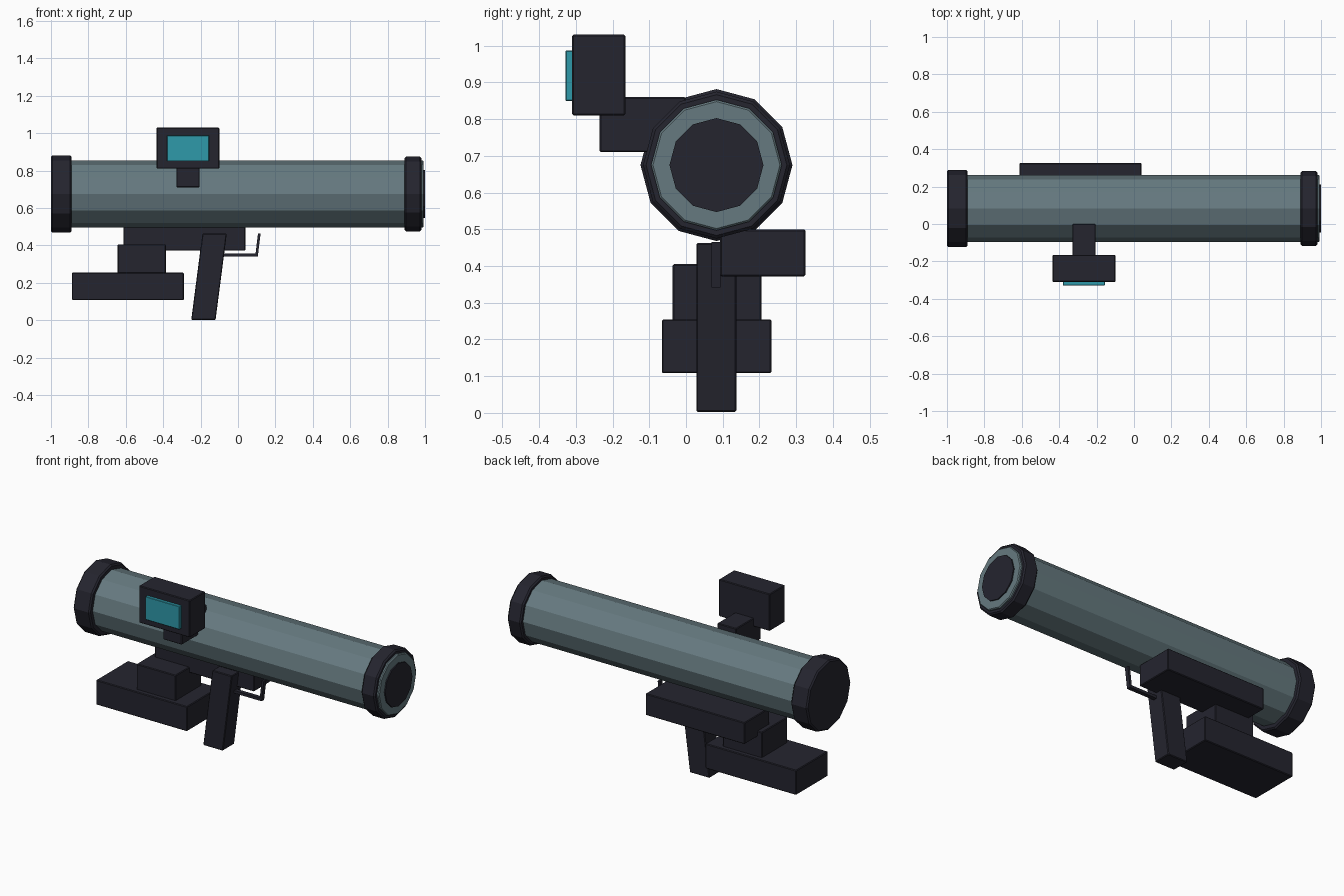
import bpy, bmesh, math
from mathutils import Matrix, Vector

if "Cube" in bpy.data.objects:
    bpy.data.objects.remove(bpy.data.objects["Cube"])

AXIS_Y, AXIS_Z = 0.083, 0.675   # centre line of the tube


def material(name, rgb):
    m = bpy.data.materials.new(name)
    m.diffuse_color = (*rgb, 1)
    m.use_nodes = True
    m.node_tree.nodes["Principled BSDF"].inputs["Base Color"].default_value = m.diffuse_color
    return m


DARK = material("dark_charcoal", (0.018, 0.018, 0.028))
GREY = material("blue_grey", (0.133, 0.195, 0.216))
TEAL = material("teal_glass", (0.028, 0.32, 0.40))


def finish(bm, name, mat, bevel):
    bmesh.ops.recalc_face_normals(bm, faces=bm.faces)
    mesh = bpy.data.meshes.new(name)
    bm.to_mesh(mesh)
    bm.free()
    mesh.materials.append(mat)
    ob = bpy.data.objects.new(name, mesh)
    bpy.context.collection.objects.link(ob)
    if bevel:
        mod = ob.modifiers.new("soft_edges", 'BEVEL')
        mod.width, mod.segments = bevel, 1
        mod.limit_method, mod.angle_limit = 'ANGLE', math.radians(40)
    return ob


def prism(name, outline, y0, y1, mat=DARK, bevel=0.004):
    """Extrude an x-z outline from y0 to y1."""
    bm = bmesh.new()
    face = bm.faces.new([bm.verts.new((x, y0, z)) for x, z in outline])
    side = bmesh.ops.extrude_face_region(bm, geom=[face])["geom"]
    moved = [v for v in side if isinstance(v, bmesh.types.BMVert)]
    bmesh.ops.translate(bm, verts=moved, vec=Vector((0, y1 - y0, 0)))
    return finish(bm, name, mat, bevel)


def box(name, x0, x1, y0, y1, z0, z1, mat=DARK, bevel=0.004):
    return prism(name, [(x0, z0), (x1, z0), (x1, z1), (x0, z1)], y0, y1, mat, bevel)


def drum(name, x0, x1, radius, mat=DARK, bevel=0.005):
    """Twelve-sided cylinder along x with a corner at the top."""
    bm = bmesh.new()
    place = (Matrix.Translation(((x0 + x1) / 2, AXIS_Y, AXIS_Z))
             @ Matrix.Rotation(math.pi / 2, 4, 'Y'))
    bmesh.ops.create_cone(bm, cap_ends=True, segments=12, radius1=radius,
                          radius2=radius, depth=x1 - x0, matrix=place)
    return finish(bm, name, mat, bevel)


# Tube with end collars and muzzle disc
drum("tube", -0.95, 0.993, 0.178, GREY)
drum("rear_collar", -1.0, -0.89, 0.207, bevel=0.008)
drum("front_collar", 0.89, 0.98, 0.200, bevel=0.008)
drum("muzzle_disc", 0.95, 1.0, 0.128, bevel=0)

# Sight, its bracket and its glass
box("sight_bracket", -0.33, -0.205, -0.235, 0.0, 0.71, 0.86)
box("sight_housing", -0.435, -0.10, -0.31, -0.165, 0.81, 1.03)
box("sight_glass", -0.38, -0.155, -0.328, -0.308, 0.85, 0.987, TEAL, 0.002)

# Underside blocks
box("side_rail", -0.613, 0.04, 0.093, 0.325, 0.372, 0.50)
box("battery_mount", -0.643, -0.385, -0.037, 0.205, 0.25, 0.405)
box("battery_box", -0.888, -0.29, -0.066, 0.233, 0.108, 0.255)

# Slanted grip
prism("grip", [(-0.25, 0.002), (-0.12, 0.002), (-0.06, 0.463), (-0.19, 0.463)],
      0.028, 0.137)

# Trigger guard, an L-shaped strip
prism("trigger_guard", [(-0.09, 0.342), (0.106, 0.342), (0.121, 0.465), (0.107, 0.465),
                        (0.094, 0.358), (-0.09, 0.358)], 0.07, 0.094, bevel=0)
